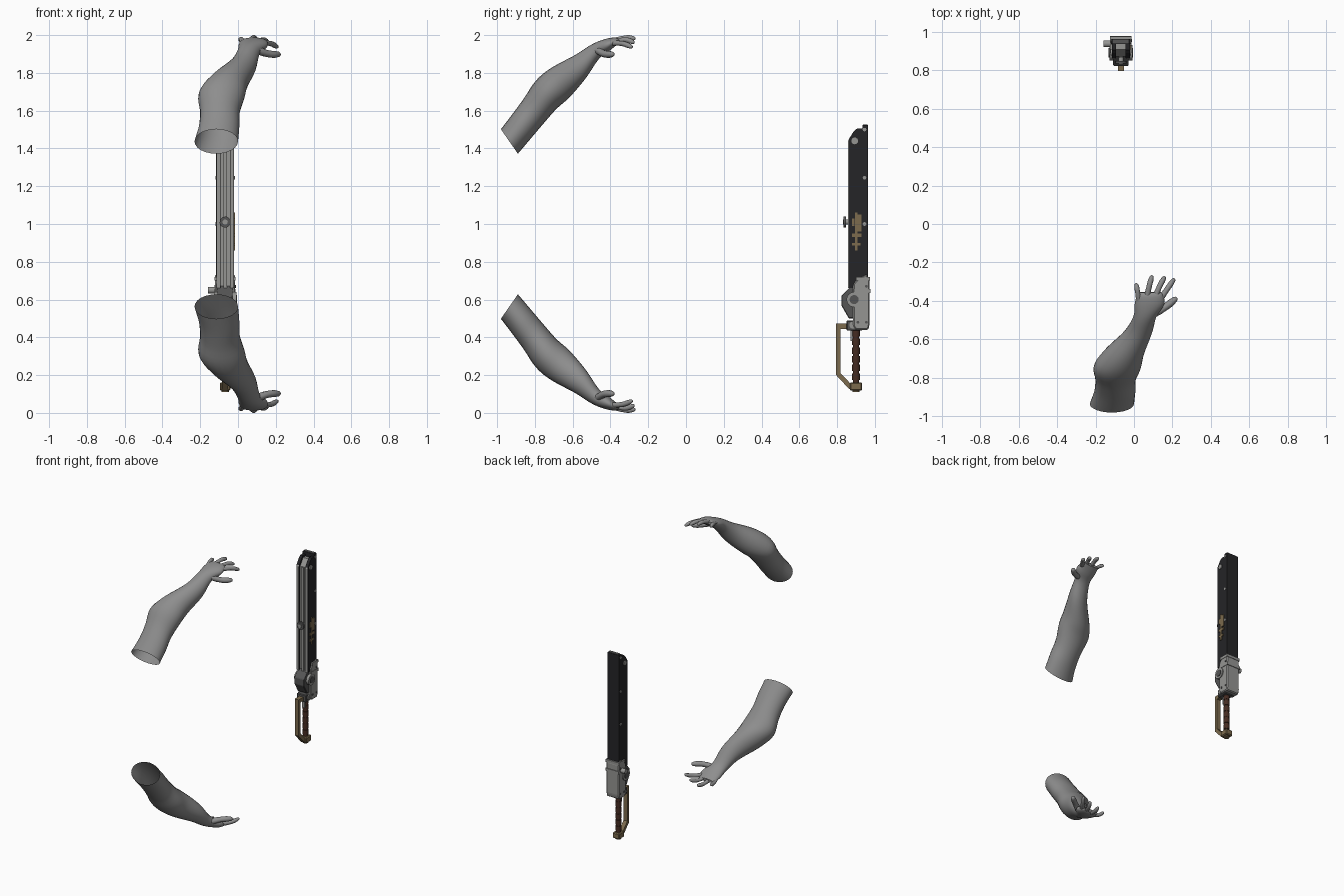
import bpy, bmesh, math
from mathutils import Vector

if "Cube" in bpy.data.objects:
    bpy.data.objects.remove(bpy.data.objects["Cube"])


def material(name, r, g, b):
    m = bpy.data.materials.new(name)
    m.diffuse_color = (r, g, b, 1)
    m.use_nodes = True
    m.node_tree.nodes["Principled BSDF"].inputs["Base Color"].default_value = m.diffuse_color
    return m


SKIN = material("arm grey", 0.27, 0.27, 0.27)
STEEL = material("light steel", 0.30, 0.30, 0.29)
DARK = material("dark steel", 0.09, 0.09, 0.09)
BLACK = material("black plate", 0.018, 0.018, 0.02)
GOLD = material("dull brass", 0.20, 0.145, 0.075)
BROWN = material("brown leather", 0.06, 0.025, 0.016)


def finish(name, bm, mat, smooth=True):
    bmesh.ops.recalc_face_normals(bm, faces=bm.faces)
    me = bpy.data.meshes.new(name)
    bm.to_mesh(me)
    bm.free()
    me.materials.append(mat)
    ob = bpy.data.objects.new(name, me)
    bpy.context.collection.objects.link(ob)
    if smooth:
        bpy.ops.object.select_all(action='DESELECT')
        ob.select_set(True)
        bpy.context.view_layer.objects.active = ob
        bpy.ops.object.shade_smooth_by_angle(angle=math.radians(40))
    return ob


def spline(rows, steps):
    """Smooth interpolation of rows of numbers."""
    out = []
    for i in range(len(rows) - 1):
        a, b, c, d = (rows[max(0, min(len(rows) - 1, i + k))] for k in (-1, 0, 1, 2))
        for s in range(steps):
            t = s / steps
            out.append([0.5 * (2 * q + (r - p) * t + (2 * p - 5 * q + 4 * r - w) * t * t
                               + (3 * q - p - 3 * r + w) * t ** 3)
                        for p, q, r, w in zip(a, b, c, d)])
    return out + [list(rows[-1])]


def loft(bm, rings, cap_start, cap_end):
    loops = [[bm.verts.new(p) for p in ring] for ring in rings]
    n = len(loops[0])
    for a, b in zip(loops, loops[1:]):
        for i in range(n):
            bm.faces.new((a[i], a[(i + 1) % n], b[(i + 1) % n], b[i]))
    if cap_start:
        bm.faces.new(loops[0][::-1])
    if cap_end:
        bm.faces.new(loops[-1])


def ring(c, u, v, n):
    return [c + u * math.cos(2 * math.pi * i / n) + v * math.sin(2 * math.pi * i / n)
            for i in range(n)]


# Arm sections: centre x, y, z, half width, half thickness, tilt vector y, z
ARM = [(-.115, -.935, 1.437, .115, .079, -.57, .82),
       (-.100, -.872, 1.515, .107, .082, -.56, .83),
       (-.096, -.810, 1.594, .105, .086, -.55, .83),
       (-.086, -.742, 1.682, .123, .092, -.60, .80),
       (-.052, -.670, 1.745, .105, .092, -.56, .83),
       (.022, -.562, 1.830, .073, .069, -.40, .92),
       (.057, -.480, 1.912, .060, .043, -.42, .91),
       (.080, -.420, 1.946, .077, .034, -.35, .94),
       (.083, -.375, 1.966, .070, .022, -.20, .98),
       (.083, -.355, 1.970, .058, .012, -.10, .99)]
# Digits: base, knuckle, tip, radius
DIGITS = [((.027, -.40, 1.962), (.018, -.35, 1.978), (.012, -.315, 1.972), .013),
          ((.065, -.39, 1.968), (.080, -.32, 1.986), (.092, -.275, 1.982), .014),
          ((.105, -.39, 1.966), (.135, -.32, 1.975), (.157, -.280, 1.962), .014),
          ((.130, -.40, 1.958), (.175, -.335, 1.955), (.206, -.290, 1.938), .014),
          ((.105, -.465, 1.918), (.165, -.43, 1.900), (.215, -.390, 1.898), .019)]


def arm(name, flip):
    bm = bmesh.new()
    rings = []
    for x, y, z, w, t, ny, nz in spline(ARM, 4):
        rings.append(ring(Vector((x, y, z)), Vector((w, 0, 0)),
                          Vector((0, ny, nz)).normalized() * t, 24))
    loft(bm, rings, False, True)
    for base, mid, tip, r in DIGITS:
        pts = [Vector(p) for p in spline([base, mid, tip], 4)]
        radii = [r * 1.1] * 3 + [r] * 4 + [r * .85, r * .75]
        d = (pts[-1] - pts[-2]).normalized()
        pts += [pts[-1] + d * r * .4, pts[-1] + d * r * .6]
        radii += [r * .5, r * .15]
        u = d.cross(Vector((0, 0, 1))).normalized()
        v = u.cross(d)
        loft(bm, [ring(p, u * q, v * q, 10) for p, q in zip(pts, radii)], True, True)
    if flip:
        for v in bm.verts:
            v.co.z = 2 - v.co.z
    ob = finish(name, bm, SKIN)
    # Make the open sleeve face outward
    me = ob.data
    f = me.polygons[0]
    if f.normal.dot(f.center - Vector(ARM[0][:3])) < 0:
        me.flip_normals()


arm("upper_arm_and_hand", False)
arm("lower_arm_and_hand", True)

CX = -.068  # sword centre plane


def plate(name, pts, half, mat, cx=CX, bevel=0.0):
    """Outline in y, z extruded across x."""
    bm = bmesh.new()
    loft(bm, [[Vector((cx + s * half, y, z)) for y, z in pts] for s in (-1, 1)], True, True)
    if bevel:
        bmesh.ops.bevel(bm, geom=bm.edges[:], offset=bevel, segments=1, affect='EDGES')
    return finish(name, bm, mat, False)


def box(name, y0, y1, z0, z1, half, mat, cx=CX, bevel=0.0):
    return plate(name, [(y0, z0), (y1, z0), (y1, z1), (y0, z1)], half, mat, cx, bevel)


def rod(name, a, b, r, mat, n=16):
    a, b = Vector(a), Vector(b)
    d = (b - a).normalized()
    u = d.orthogonal().normalized()
    v = d.cross(u)
    bm = bmesh.new()
    loft(bm, [ring(a, u * r, v * r, n), ring(b, u * r, v * r, n)], True, True)
    return finish(name, bm, mat)


# Blade: black side plates around a steel core, thick black spine
blade = [(.862, .66), (.95, .66), (.95, 1.505), (.905, 1.505), (.888, 1.49), (.862, 1.45)]
for side in (-1, 1):
    plate("blade_side_plate", blade, .011, BLACK, CX + side * .036)
    plate("blade_edge_rail", [(.857, .66), (.863, .66), (.863, 1.45), (.857, 1.44)],
          .009, STEEL, CX + side * .036)
    for z in (1.0, 1.245, 1.50):
        rod("blade_bolt", (CX + side * .04, .945, z), (CX + side * .052, .945, z), .010, STEEL, 8)
    rod("tip_axle", (CX + side * .04, .893, 1.44), (CX + side * .053, .893, 1.44), .018, STEEL)
plate("blade_core", [(.872, .66), (.95, .66), (.95, 1.49), (.908, 1.49), (.872, 1.44)], .026, STEEL)
box("chain_track", .862, .88, .66, 1.44, .009, STEEL)
box("blade_spine", .935, .963, .70, 1.523, .048, BLACK)
box("spine_cap", .938, .960, 1.518, 1.527, .04, DARK)

# Knob on the cutting edge
rod("edge_knob_stem", (CX, .83, 1.01), (CX, .87, 1.01), .014, STEEL, 10)
rod("edge_knob", (CX, .835, 1.01), (CX, .848, 1.01), .030, DARK, 10)

# Brass emblem on the right side
for y0, y1, z0, z1 in ((.895, .908, .86, 1.06), (.878, .928, .93, .95), (.88, .925, .885, .90),
                       (.908, .93, .96, 1.05), (.88, .893, .99, 1.03)):
    box("brass_emblem", y0, y1, z0, z1, .004, GOLD, CX + .049)

# Motor housing
plate("housing", [(.885, .46), (.90, .44), (.965, .44), (.972, .47), (.972, .70), (.955, .735),
                  (.90, .70), (.885, .68)], .053, STEEL, bevel=.006)
box("housing_band", .89, .977, .635, .655, .056, STEEL)
box("housing_top_band", .90, .974, .70, .72, .056, STEEL)
plate("front_cowl", [(.822, .57), (.862, .50), (.89, .50), (.89, .69), (.862, .66), (.822, .62)],
      .040, DARK, bevel=.004)
for side in (-1, 1):
    rod("housing_disc", (CX + side * .035, .89, .60), (CX + side * .060, .89, .60), .040, STEEL, 20)
    rod("disc_hub", (CX + side * .055, .89, .60), (CX + side * .064, .89, .60), .024, DARK, 16)
    for y, z in ((.955, .48), (.955, .67), (.91, .48)):
        rod("housing_bolt", (CX + side * .05, y, z), (CX + side * .057, y, z), .008, DARK, 8)
rod("exhaust_knob", (CX - .04, .937, .65), (CX - .09, .937, .65), .018, STEEL, 12)

# Lower collar and trigger
box("collar", .85, .935, .435, .49, .038, DARK, bevel=.005)
rod("collar_pin", (CX - .045, .885, .465), (CX + .045, .885, .465), .020, STEEL, 12)
box("trigger", .872, .884, .38, .44, .010, STEEL)

# Leather grip with rings
rod("grip", (CX, .900, .15), (CX, .900, .45), .017, BROWN, 12)
for i in range(6):
    z = .175 + i * .046
    rod("grip_wrap", (CX, .900, z), (CX, .900, z + .034), .021, BROWN, 12)

# Brass hand guard and pommel
plate("hand_guard", [(.875, .472), (.795, .472), (.795, .20), (.865, .125), (.885, .14),
                     (.817, .212), (.817, .445), (.875, .445)], .016, GOLD)
box("pommel", .868, .932, .118, .162, .028, GOLD, bevel=.006)
rod("pommel_cap", (CX, .900, .11), (CX, .900, .125), .020, GOLD, 12)
